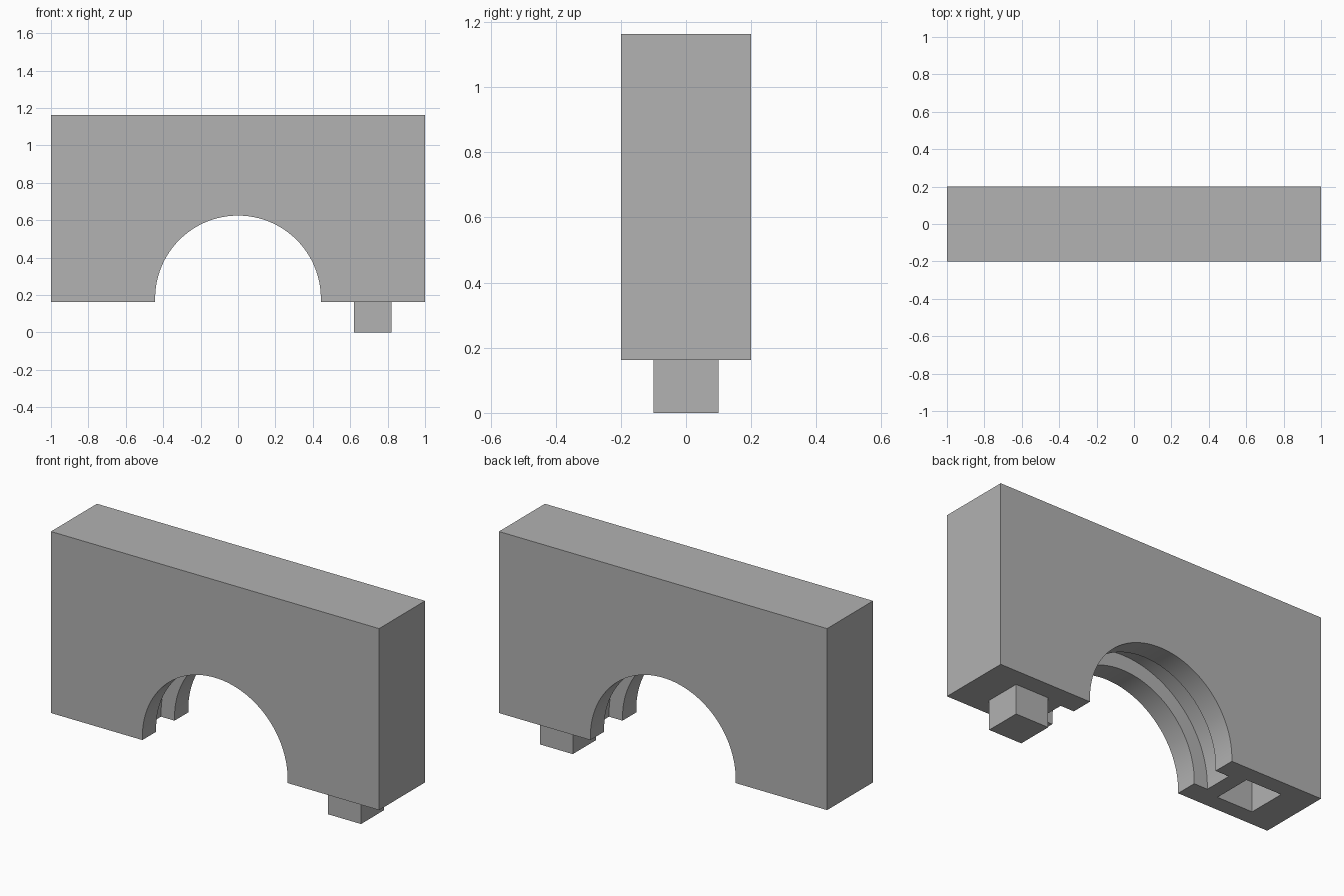
import bpy
import bmesh
import math

cube = bpy.data.objects.get("Cube")
if cube:
    bpy.data.objects.remove(cube, do_unlink=True)

# Single grey material
grey = bpy.data.materials.new("plain grey")
grey.use_nodes = True
colour = (0.445, 0.445, 0.445, 1)
grey.diffuse_color = colour
bsdf = next(n for n in grey.node_tree.nodes if n.type == "BSDF_PRINCIPLED")
bsdf.inputs["Base Color"].default_value = colour

BASE, TOP = 0.163, 1.163
ARCH_Z = 0.182


def prism(name, outline, half_depth):
    """Extrude an x-z outline symmetrically along y."""
    bm = bmesh.new()
    face = bm.faces.new([bm.verts.new((x, -half_depth, z)) for x, z in outline])
    out = bmesh.ops.extrude_face_region(bm, geom=[face])
    moved = [g for g in out["geom"] if isinstance(g, bmesh.types.BMVert)]
    bmesh.ops.translate(bm, verts=moved, vec=(0, 2 * half_depth, 0))
    bmesh.ops.recalc_face_normals(bm, faces=bm.faces)
    mesh = bpy.data.meshes.new(name)
    bm.to_mesh(mesh)
    bm.free()
    mesh.materials.append(grey)
    obj = bpy.data.objects.new(name, mesh)
    bpy.context.collection.objects.link(obj)
    return obj


def box(name, x0, x1, z0, z1, half_depth):
    return prism(name, [(x0, z0), (x1, z0), (x1, z1), (x0, z1)], half_depth)


def arch(name, radius, half_depth, steps=64):
    """Half circle on short straight legs reaching below the block."""
    outline = [(radius, 0.0)]
    for i in range(steps + 1):
        a = math.pi * i / steps
        outline.append((radius * math.cos(a), ARCH_Z + radius * math.sin(a)))
    outline.append((-radius, 0.0))
    return prism(name, outline, half_depth)


def combine(target, tool, operation):
    mod = target.modifiers.new(tool.name, "BOOLEAN")
    mod.operation = operation
    mod.solver = "EXACT"
    mod.object = tool
    bpy.context.view_layer.objects.active = target
    bpy.ops.object.modifier_apply(modifier=mod.name)
    bpy.data.objects.remove(tool, do_unlink=True)


# Block with arched opening, inner ring groove, socket and locating peg
block = box("arched_block", -1, 1, BASE, TOP, 0.2)
combine(block, arch("arch_cutter", 0.443, 0.3), "DIFFERENCE")
combine(block, arch("groove_cutter", 0.525, 0.08), "DIFFERENCE")
combine(block, box("socket_cutter", -0.828, -0.612, 0, BASE + 0.18, 0.108), "DIFFERENCE")
combine(block, box("peg", 0.62, 0.82, 0, BASE + 0.1, 0.1), "UNION")

# Smooth curved walls, crisp corners
bpy.ops.object.select_all(action="DESELECT")
block.select_set(True)
bpy.context.view_layer.objects.active = block
bpy.ops.object.shade_smooth_by_angle(angle=math.radians(30))
